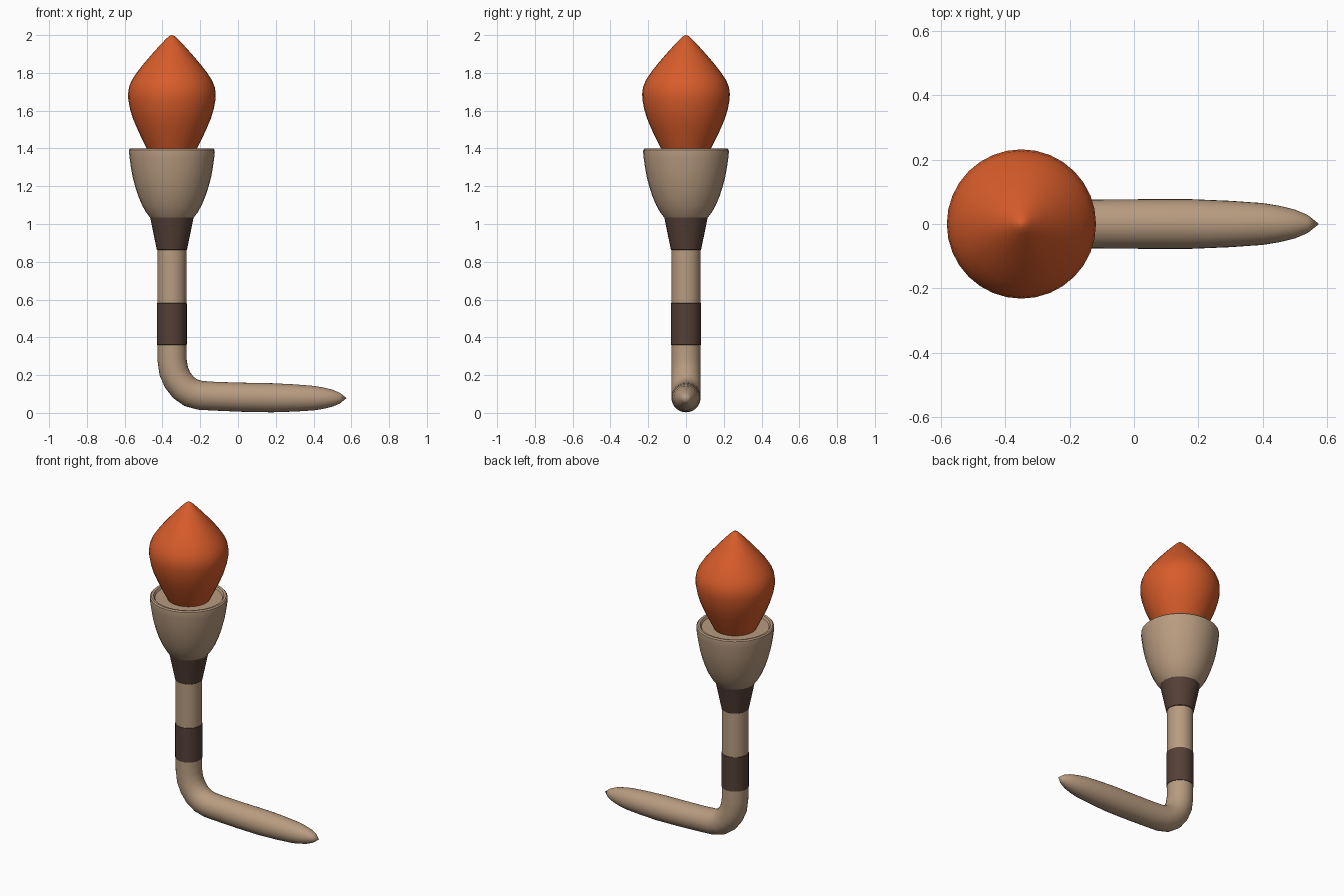
import bpy, bmesh, math
from mathutils import Vector

if "Cube" in bpy.data.objects:
    bpy.data.objects.remove(bpy.data.objects["Cube"])

AXIS_X = -0.35
SIDES = 32


def material(name, rgb):
    m = bpy.data.materials.new(name)
    m.diffuse_color = (*rgb, 1)
    m.use_nodes = True
    m.node_tree.nodes["Principled BSDF"].inputs["Base Color"].default_value = m.diffuse_color
    return m


TAN = material("tan wood", (0.48, 0.33, 0.215))
DARK = material("dark band", (0.09, 0.05, 0.037))
ORANGE = material("flame orange", (0.68, 0.107, 0.023))


def sweep(name, stations, mat, angle=40):
    """Skin circular rings along (x, z, radius) stations in the y = 0 plane."""
    bm = bmesh.new()
    rings = []
    n = len(stations)
    for i, (x, z, r, *direction) in enumerate(stations):
        if direction:
            t = Vector((0, 0, direction[0]))
        else:
            a, b = stations[max(i - 1, 0)], stations[min(i + 1, n - 1)]
            t = Vector((b[0] - a[0], 0, b[1] - a[1])).normalized()
        side = Vector((0, 1, 0))
        other = side.cross(t)
        c = Vector((x, 0, z))
        if r == 0:
            rings.append([bm.verts.new(c)] * SIDES)
            continue
        rings.append([bm.verts.new(c + r * (math.cos(k * math.tau / SIDES) * side
                                            + math.sin(k * math.tau / SIDES) * other))
                      for k in range(SIDES)])
    for lo, hi in zip(rings, rings[1:]):
        for k in range(SIDES):
            j = (k + 1) % SIDES
            bm.faces.new(list(dict.fromkeys((lo[k], lo[j], hi[j], hi[k]))))
    bmesh.ops.recalc_face_normals(bm, faces=bm.faces)
    me = bpy.data.meshes.new(name)
    bm.to_mesh(me)
    bm.free()
    me.materials.append(mat)
    ob = bpy.data.objects.new(name, me)
    bpy.context.collection.objects.link(ob)
    bpy.context.view_layer.objects.active = ob
    bpy.ops.object.select_all(action='DESELECT')
    ob.select_set(True)
    bpy.ops.object.shade_smooth_by_angle(angle=math.radians(angle))
    return ob


def lathe(name, profile, mat):
    """Turn an (r, z) profile around the upright axis."""
    return sweep(name, [(AXIS_X, z, r, 1) for r, z in profile], mat)


# Bent handle with a pointed end
sweep("bent_handle", [
    (0.575, 0.078, 0), (0.54, 0.078, 0.028), (0.50, 0.078, 0.045),
    (0.45, 0.078, 0.057), (0.40, 0.078, 0.065), (0.30, 0.079, 0.072),
    (0.18, 0.08, 0.077), (0.02, 0.083, 0.077), (-0.12, 0.088, 0.076),
    (-0.20, 0.093, 0.077), (-0.25, 0.107, 0.078), (-0.29, 0.135, 0.078),
    (-0.32, 0.175, 0.078), (-0.34, 0.22, 0.078), (-0.349, 0.28, 0.077),
    (AXIS_X, 0.36, 0.077, 1)], TAN)

# Straight stem and its bands
lathe("lower_band", [(0.077, 0.36), (0.079, 0.361), (0.079, 0.58), (0.077, 0.581)], DARK)
lathe("stem", [(0.077, 0.58), (0.077, 0.862)], TAN)
lathe("collar", [(0.077, 0.862), (0.08, 0.864), (0.115, 1.035)], DARK)

# Cup with a rounded lip and shallow recess
lathe("cup", [(0, 1.034), (0.115, 1.034), (0.137, 1.062), (0.158, 1.10),
              (0.179, 1.15), (0.195, 1.20), (0.208, 1.25), (0.217, 1.30),
              (0.224, 1.35), (0.227, 1.38), (0.226, 1.393), (0.219, 1.40),
              (0.205, 1.398), (0.197, 1.385), (0, 1.38)], TAN)

# Flame
lathe("flame", [(0, 1.375), (0.12, 1.375), (0.138, 1.41), (0.163, 1.46),
                (0.186, 1.51), (0.207, 1.56), (0.222, 1.61), (0.231, 1.66),
                (0.232, 1.69), (0.227, 1.725), (0.213, 1.76), (0.185, 1.803),
                (0.148, 1.85), (0.105, 1.90), (0.06, 1.95), (0.03, 1.981),
                (0.014, 1.995), (0, 2.0)], ORANGE)
